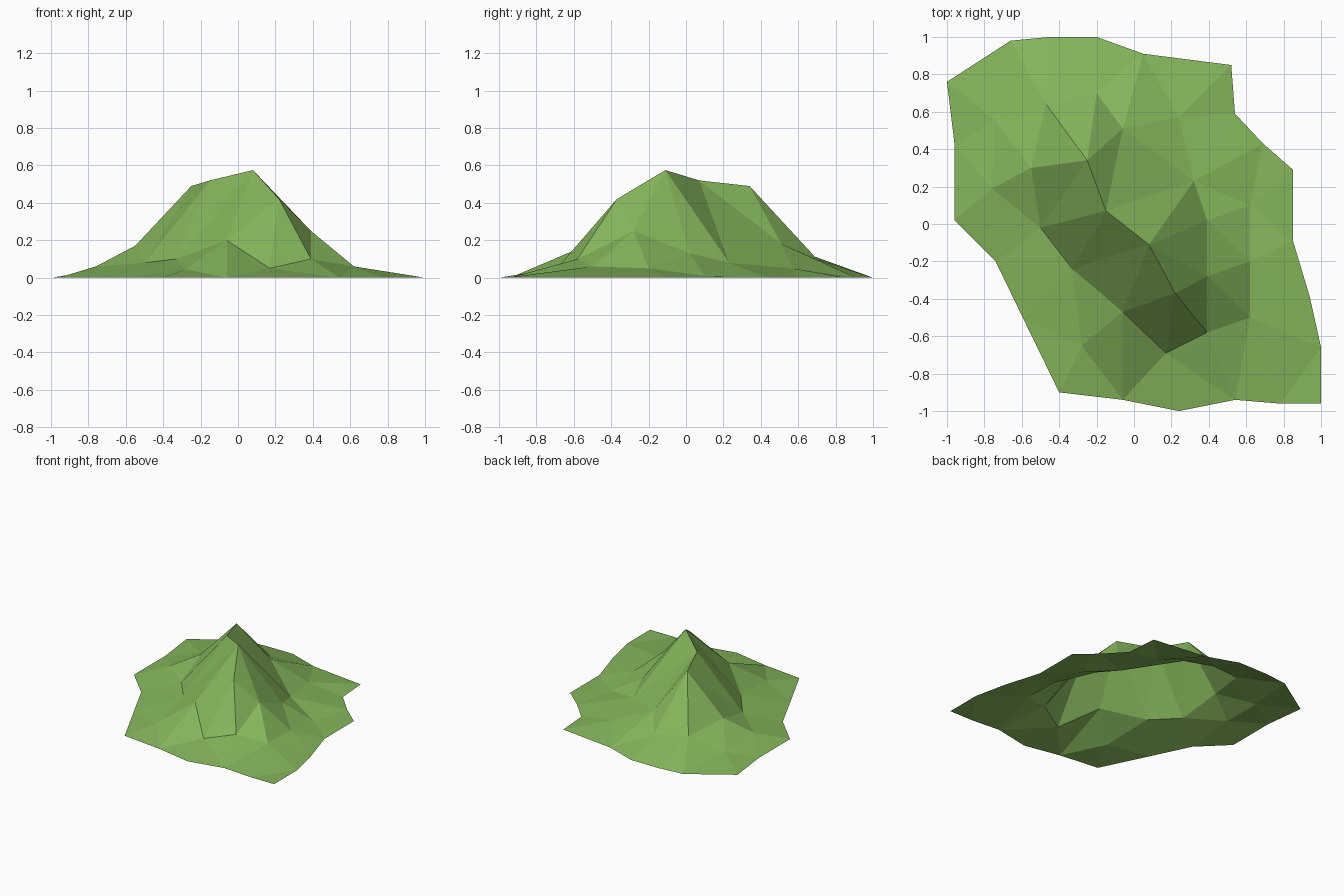
import bpy
import bmesh
from mathutils import Vector
from mathutils.geometry import delaunay_2d_cdt

cube = bpy.data.objects.get("Cube")
if cube:
    bpy.data.objects.remove(cube, do_unlink=True)

# Ground outline of the hill, counter-clockwise from the front left corner
rim = [(-.4, -.9), (-.06, -.94), (.24, -1), (.54, -.94), (.78, -.96), (1, -.96),
       (1, -.66), (.94, -.39), (.85, -.09), (.85, .29), (.69, .43), (.54, .59),
       (.52, .85), (.05, .91), (-.2, 1), (-.45, 1), (-.66, .98), (-1, .76),
       (-.96, .43), (-.96, .02), (-.74, -.2), (-.59, -.51)]

# Named high points on the hillside
points = {
    "summit": (.08, -.11, .575),
    "back_peak": (-.25, .34, .49),
    "saddle": (-.15, .07, .52),
    "front_shoulder": (.22, -.37, .42),
    "nose": (.39, -.58, .1),
    "front_foot": (.17, -.69, .05),
    "front_spur": (-.06, -.47, .2),
    "west_foot": (-.33, -.24, .1),
    "west_hollow": (-.5, -.02, .08),
    "west_knoll": (-.55, .3, .17),
    "west_step": (-.76, .19, .06),
    "north_west_step": (-.74, .55, .04),
    "back_foot": (-.47, .64, .13),
    "back_hollow": (-.2, .7, .1),
    "back_spur": (-.06, .51, .18),
    "north_east_step": (.24, .57, .05),
    "east_hollow": (.32, .23, .08),
    "east_spur": (.39, .02, .13),
    "east_edge": (.62, .1, .01),
    "east_step": (.62, -.2, .05),
    "east_shoulder": (.39, -.28, .25),
    "south_east_step": (.62, -.5, .06),
    "south_west_step": (-.28, -.65, .045),
}

# Ridges and valleys that the facets must follow
creases = [
    "back_foot back_peak saddle summit front_shoulder nose front_foot front_spur west_foot west_hollow",
    "west_hollow west_knoll back_peak west_hollow saddle west_foot summit front_spur front_shoulder front_foot",
    "west_step west_knoll back_foot north_west_step west_knoll",
    "west_hollow west_step north_west_step",
    "back_foot back_hollow back_peak back_spur back_hollow",
    "saddle back_spur east_hollow saddle",
    "back_spur north_east_step east_hollow summit east_spur east_hollow east_edge east_spur",
    "summit east_shoulder east_spur east_step east_shoulder front_shoulder",
    "east_edge east_step south_east_step east_shoulder nose south_east_step",
    "front_spur south_west_step west_foot",
]

names = list(points)
flat = [Vector(p) for p in rim] + [Vector(p[:2]) for p in points.values()]
heights = [0] * len(rim) + [p[2] for p in points.values()]
index = {name: len(rim) + i for i, name in enumerate(names)}
edges = []
for crease in creases:
    chain = [index[name] for name in crease.split()]
    edges += list(zip(chain, chain[1:]))

# Spurs running down to the outline
for name, rim_spot in (("front_spur", 1), ("front_foot", 1), ("nose", 3),
                       ("south_west_step", 0), ("south_west_step", 1),
                       ("north_east_step", 12), ("east_hollow", 10)):
    edges.append((index[name], rim_spot))

# Triangulate the outline and lift it into an open shell
verts, _, faces, origin, _, _ = delaunay_2d_cdt(
    flat, edges, [list(range(len(rim)))], 1, 1e-5)
bm = bmesh.new()
made = [bm.verts.new((v.x, v.y, heights[o[0]] if o else 0))
        for v, o in zip(verts, origin)]
for face in faces:
    bm.faces.new([made[i] for i in face])
bm.normal_update()
bmesh.ops.reverse_faces(bm, faces=[f for f in bm.faces if f.normal.z < 0])

mesh = bpy.data.meshes.new("hill")
bm.to_mesh(mesh)
bm.free()
hill = bpy.data.objects.new("hill", mesh)
bpy.context.collection.objects.link(hill)

# Grass colour
grass = bpy.data.materials.new("grass_green")
grass.use_nodes = True
colour = (.238, .468, .107, 1)
grass.diffuse_color = colour
grass.node_tree.nodes["Principled BSDF"].inputs["Base Color"].default_value = colour
mesh.materials.append(grass)
